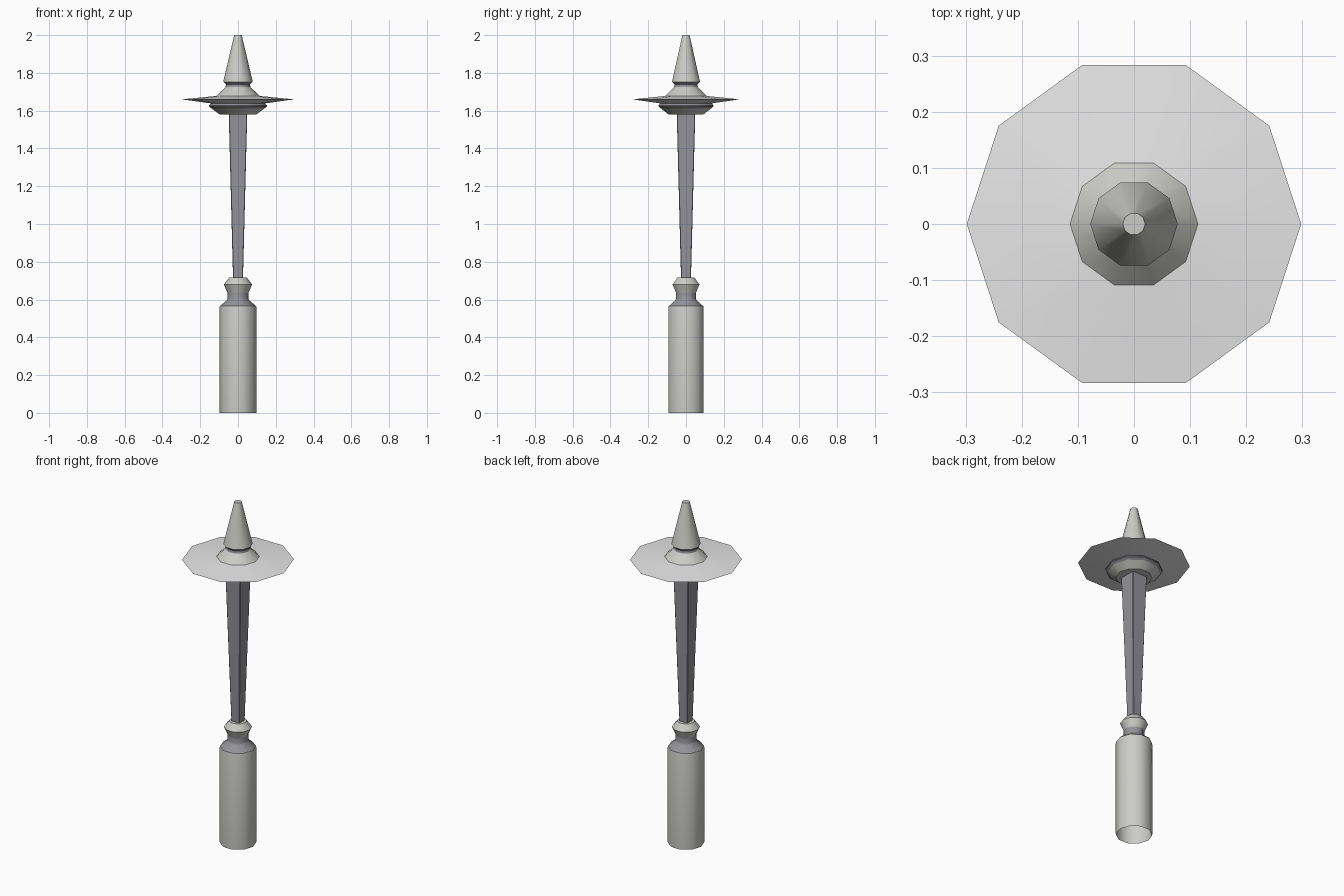
import bpy, bmesh, math

if "Cube" in bpy.data.objects:
    bpy.data.objects.remove(bpy.data.objects["Cube"])


def material(name, rgb):
    m = bpy.data.materials.new(name)
    m.diffuse_color = (*rgb, 1)
    m.use_nodes = True
    m.node_tree.nodes["Principled BSDF"].inputs["Base Color"].default_value = m.diffuse_color
    return m


LIGHT = material("pale_stone_grey", (0.6, 0.6, 0.57))
DARK = material("blue_grey_metal", (0.29, 0.29, 0.32))
SHADE = material("off_white_shade", (0.8, 0.8, 0.8))


def finish(name, bm, mat, smooth_angle):
    bmesh.ops.recalc_face_normals(bm, faces=bm.faces)
    me = bpy.data.meshes.new(name)
    bm.to_mesh(me)
    bm.free()
    me.materials.append(mat)
    ob = bpy.data.objects.new(name, me)
    bpy.context.collection.objects.link(ob)
    bpy.ops.object.select_all(action='DESELECT')
    ob.select_set(True)
    bpy.context.view_layer.objects.active = ob
    bpy.ops.object.shade_smooth_by_angle(angle=math.radians(smooth_angle))
    return ob


def lathe(name, profile, mat, cap_bottom=False, cap_top=False, sides=10):
    """Ten-sided turned part from (radius, height) pairs."""
    bm = bmesh.new()
    rings = []
    for r, z in profile:
        rings.append([bm.verts.new((r * math.cos(math.tau * i / sides),
                                    r * math.sin(math.tau * i / sides), z))
                      for i in range(sides)])
    for a, b in zip(rings, rings[1:]):
        for i in range(sides):
            j = (i + 1) % sides
            bm.faces.new((a[i], a[j], b[j], b[i]))
    if cap_bottom:
        bm.faces.new(rings[0][::-1])
    if cap_top:
        bm.faces.new(rings[-1])
    return finish(name, bm, mat, 38)


# Base: open-bottomed drum, metal shoulder and neck, pale collar
lathe("base_drum", [(0.097, 0), (0.098, 0.012), (0.098, 0.555), (0.096, 0.565)], LIGHT)
lathe("base_neck", [(0.096, 0.565), (0.058, 0.597), (0.055, 0.605), (0.055, 0.635)], DARK)
lathe("base_collar", [(0.055, 0.635), (0.075, 0.68), (0.047, 0.716)], LIGHT, cap_top=True)

# Post: square, widening upward, with narrow chamfered corners
bm = bmesh.new()
rings = []
for h, z in ((0.026, 0.70), (0.049, 1.585)):
    c = h - 0.003
    pts = [(h, -c), (h, c), (c, h), (-c, h), (-h, c), (-h, -c), (-c, -h), (c, -h)]
    rings.append([bm.verts.new((x, y, z)) for x, y in pts])
for i in range(8):
    j = (i + 1) % 8
    bm.faces.new((rings[0][i], rings[0][j], rings[1][j], rings[1][i]))
finish("post", bm, DARK, 30)

# Lamp head: bowl with metal rim, wide thin shade, cap, metal ring and finial
lathe("lamp_bowl", [(0.097, 1.58), (0.14, 1.612)], LIGHT, cap_bottom=True)
lathe("bowl_rim", [(0.14, 1.612), (0.153, 1.622), (0.153, 1.628), (0.14, 1.64)], DARK)
lathe("lamp_shade", [(0.14, 1.638), (0.298, 1.66), (0.114, 1.678)], SHADE)
lathe("lamp_cap", [(0.114, 1.678), (0.066, 1.725)], LIGHT)
lathe("finial_ring", [(0.066, 1.725), (0.063, 1.738), (0.078, 1.753)], DARK)
lathe("finial", [(0.078, 1.753), (0.02, 2.0)], LIGHT, cap_top=True)
